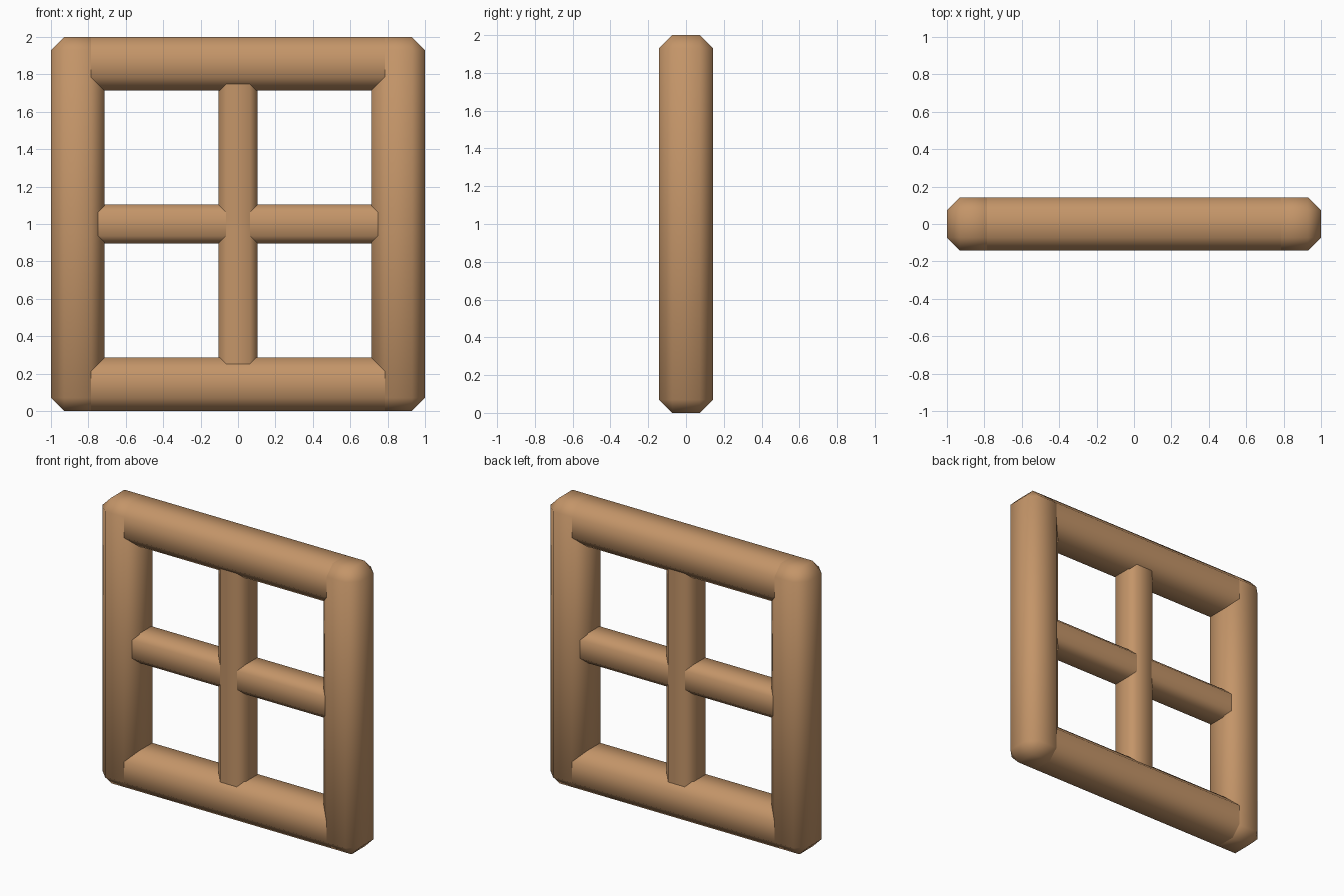
import bpy, bmesh, math
from mathutils import Matrix

if "Cube" in bpy.data.objects:
    bpy.data.objects.remove(bpy.data.objects["Cube"])

wood = bpy.data.materials.new("wood")
wood.diffuse_color = (0.55, 0.30, 0.14, 1)
wood.use_nodes = True
wood.node_tree.nodes["Principled BSDF"].inputs["Base Color"].default_value = wood.diffuse_color

R, C = 0.1425, 0.07      # frame beam: half width, chamfer
r, c = 0.105, 0.041      # inner bar: half width, chamfer


def finish(name, bm, matrix):
    bmesh.ops.transform(bm, matrix=matrix, verts=bm.verts)
    bmesh.ops.recalc_face_normals(bm, faces=bm.faces)
    me = bpy.data.meshes.new(name)
    bm.to_mesh(me)
    bm.free()
    me.materials.append(wood)
    ob = bpy.data.objects.new(name, me)
    bpy.context.collection.objects.link(ob)
    bpy.ops.object.select_all(action='DESELECT')
    ob.select_set(True)
    bpy.context.view_layer.objects.active = ob
    bpy.ops.object.shade_smooth_by_angle(angle=math.radians(60))
    return ob


def beam(name, axis, start, end, other, half, chamfer, bevel_ends=False):
    """Chamfered square beam along x or z; other = its position on the other axis."""
    bm = bmesh.new()
    bmesh.ops.create_cube(bm, size=1)
    bmesh.ops.scale(bm, vec=(2 * half, 2 * half, end - start), verts=bm.verts)
    edges = [e for e in bm.edges
             if bevel_ends or abs(e.verts[0].co.z - e.verts[1].co.z) > 1e-4]
    bmesh.ops.bevel(bm, geom=edges, offset=chamfer, offset_type='OFFSET',
                    segments=1, profile=0.5, affect='EDGES')
    mid = (start + end) / 2
    if axis == 'Z':
        m = Matrix.Translation((other, 0, mid))
    else:
        m = Matrix.Translation((mid, 0, other)) @ Matrix.Rotation(math.pi / 2, 4, 'Y')
    return finish(name, bm, m)


# Side posts, chamfered on every edge
for side, x in (("left", -1 + R), ("right", 1 - R)):
    beam(side + "_post", 'Z', 0, 2, x, R, C, True)

# Top and bottom rails, mitred into the posts
inner = 1 - 2 * R + C
for side, z in (("bottom", R), ("top", 2 - R)):
    beam(side + "_rail", 'X', -inner, inner, z, R, C)

# Window cross: one upright bar and two side bars
reach = 1 - 2 * R + 0.06
beam("upright_bar", 'Z', 1 - reach, 1 + reach, 0, r, c)
beam("left_cross_bar", 'X', -reach, -(r - c), 1, r, c)
beam("right_cross_bar", 'X', r - c, reach, 1, r, c)
